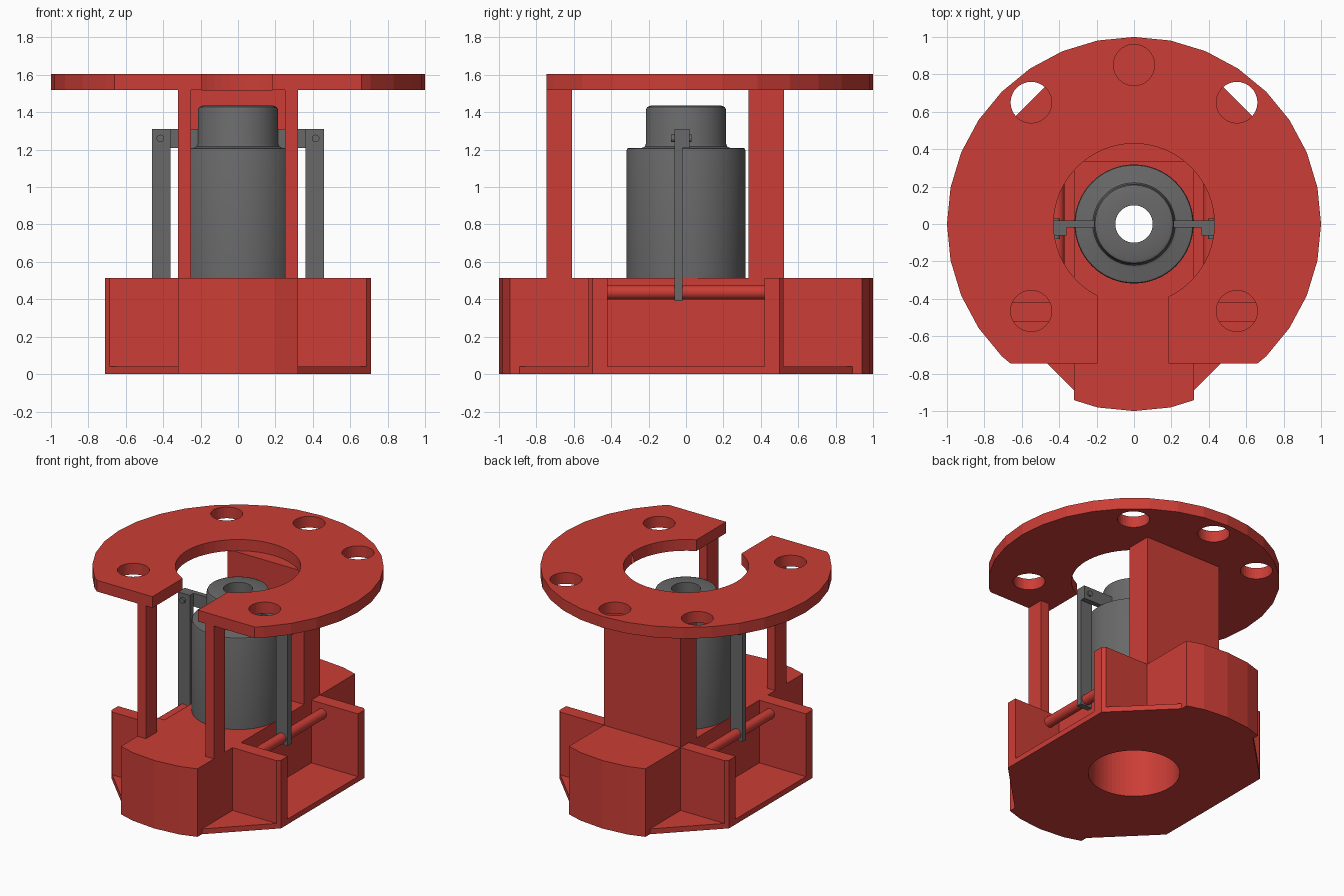
import bpy, bmesh
from math import sin, cos, pi, radians

cube = bpy.data.objects.get("Cube")
if cube:
    bpy.data.objects.remove(cube)


def material(name, rgb):
    m = bpy.data.materials.new(name)
    m.use_nodes = True
    m.diffuse_color = (*rgb, 1)
    m.node_tree.nodes["Principled BSDF"].inputs["Base Color"].default_value = (*rgb, 1)
    return m


RED = material("red plastic", (0.60, 0.047, 0.037))
GREY = material("grey metal", (0.14, 0.14, 0.14))


def finish(name, bm, mat):
    bmesh.ops.recalc_face_normals(bm, faces=bm.faces)
    mesh = bpy.data.meshes.new(name)
    bm.to_mesh(mesh)
    bm.free()
    ob = bpy.data.objects.new(name, mesh)
    bpy.context.collection.objects.link(ob)
    if mat:
        mesh.materials.append(mat)
    return ob


def prism(name, outline, z0, z1, mat):
    bm = bmesh.new()
    face = bm.faces.new([bm.verts.new((x, y, z0)) for x, y in outline])
    top = bmesh.ops.extrude_face_region(bm, geom=[face])["geom"]
    verts = [v for v in top if isinstance(v, bmesh.types.BMVert)]
    bmesh.ops.translate(bm, verts=verts, vec=(0, 0, z1 - z0))
    return finish(name, bm, mat)


def box(name, x0, x1, y0, y1, z0, z1, mat):
    return prism(name, [(x0, y0), (x1, y0), (x1, y1), (x0, y1)], z0, z1, mat)


def ring(r, n, cx=0, cy=0):
    return [(cx + r * cos(2 * pi * i / n), cy + r * sin(2 * pi * i / n)) for i in range(n)]


def smooth(ob):
    bpy.ops.object.select_all(action='DESELECT')
    ob.select_set(True)
    bpy.context.view_layer.objects.active = ob
    bpy.ops.object.shade_smooth_by_angle(angle=radians(35))


def rod_y(name, x, z, r, y0, y1, mat):
    # Cylinder lying along y
    ob = prism(name, ring(r, 24), 0, y1 - y0, mat)
    ob.rotation_euler.x = -pi / 2
    ob.location = (x, y0, z)
    smooth(ob)
    return ob


def cut(ob, cutter):
    mod = ob.modifiers.new("cut", 'BOOLEAN')
    mod.operation = 'DIFFERENCE'
    mod.solver = 'EXACT'
    mod.object = cutter
    cutter.hide_render = True
    cutter.hide_viewport = True
    cutter.display_type = 'WIRE'


# Base: floor plate and central block, both bored through
W, EDGE, BASE_TOP, FLOOR = 0.32, 0.71, 0.515, 0.04
disk = ring(1, 32)
arc = [(W, 0.942)] + [p for p in disk if abs(p[0]) < W and p[1] > 0] + [(-W, 0.942)]
back = [(EDGE, 0.5), (W, 0.89)] + arc + [(-W, 0.89), (-EDGE, 0.5)]
turned = lambda pts: [(-x, -y) for x, y in pts]
plate = prism("base_plate", back + turned(back), 0, FLOOR, RED)
block = prism("base_block", arc + turned(arc), FLOOR, BASE_TOP, RED)
bore = prism("bore_cutter", ring(0.314, 64), -0.1, 0.7, None)
cut(plate, bore)
cut(block, bore)

# Side walls, with rods, posts and latch arms on both sides
for s, side in ((1, "left"), (-1, "right")):
    for t, end in ((1, "back"), (-1, "front")):
        outline = [(W, 0.42), (EDGE, 0.42), (EDGE, 0.5), (0.688, 0.522), (W, 0.522)]
        prism(f"{side}_{end}_wall", [(s * x, t * y) for x, y in outline],
              FLOOR, BASE_TOP, RED)
    rod_y(f"{side}_rod", s * 0.41, 0.437, 0.038, -0.42, 0.42, RED)
    box(f"{side}_post", s * 0.25, s * W, -0.745, -0.61, BASE_TOP, 1.52, RED)
    box(f"{side}_arm", s * 0.36, s * 0.46, -0.062, -0.02, 0.39, 1.31, GREY)
    box(f"{side}_fin", s * 0.2, s * 0.46, -0.02, 0.018, 1.21, 1.31, GREY)
    rod_y(f"{side}_pin", s * 0.415, 1.26, 0.02, -0.08, 0.03, GREY)

# Back column
box("back_column", -W, W, 0.333, 0.525, BASE_TOP, 1.52, RED)

# Top disk with open centre, front slot, flat front and mounting holes
top_disk = prism("top_disk", disk, 1.52, 1.605, RED)
cut(top_disk, box("front_cutter", -1.2, 1.2, -1.2, -0.745, 1.4, 1.7, None))
cut(top_disk, prism("centre_cutter", ring(0.43, 64), 1.4, 1.7, None))
cut(top_disk, box("slot_cutter", -0.195, 0.185, -1.3, -0.25, 1.35, 1.75, None))
for i, (x, y) in enumerate([(0, 0.85), (0.55, 0.65), (-0.55, 0.65),
                            (0.55, -0.465), (-0.55, -0.465)]):
    cut(top_disk, prism(f"hole_cutter_{i}", ring(0.11, 32, x, y), 1.4, 1.7, None))
smooth(top_disk)
for p in top_disk.data.polygons:
    p.use_smooth = False

# Grey stepped cylinder, turned from a profile
profile = [(0.1, 0.5), (0.318, 0.5), (0.318, 1.195), (0.314, 1.206), (0.303, 1.21),
           (0.235, 1.21), (0.221, 1.216), (0.215, 1.23), (0.215, 1.41),
           (0.208, 1.428), (0.19, 1.435), (0.1, 1.435)]
bm = bmesh.new()
vs = [bm.verts.new((r, 0, z)) for r, z in profile]
for a, b in zip(vs, vs[1:] + vs[:1]):
    bm.edges.new((a, b))
bmesh.ops.spin(bm, geom=bm.verts[:] + bm.edges[:], cent=(0, 0, 0), axis=(0, 0, 1),
               angle=2 * pi, steps=64)
bmesh.ops.remove_doubles(bm, verts=bm.verts, dist=0.0005)
smooth(finish("stepped_cylinder", bm, GREY))
